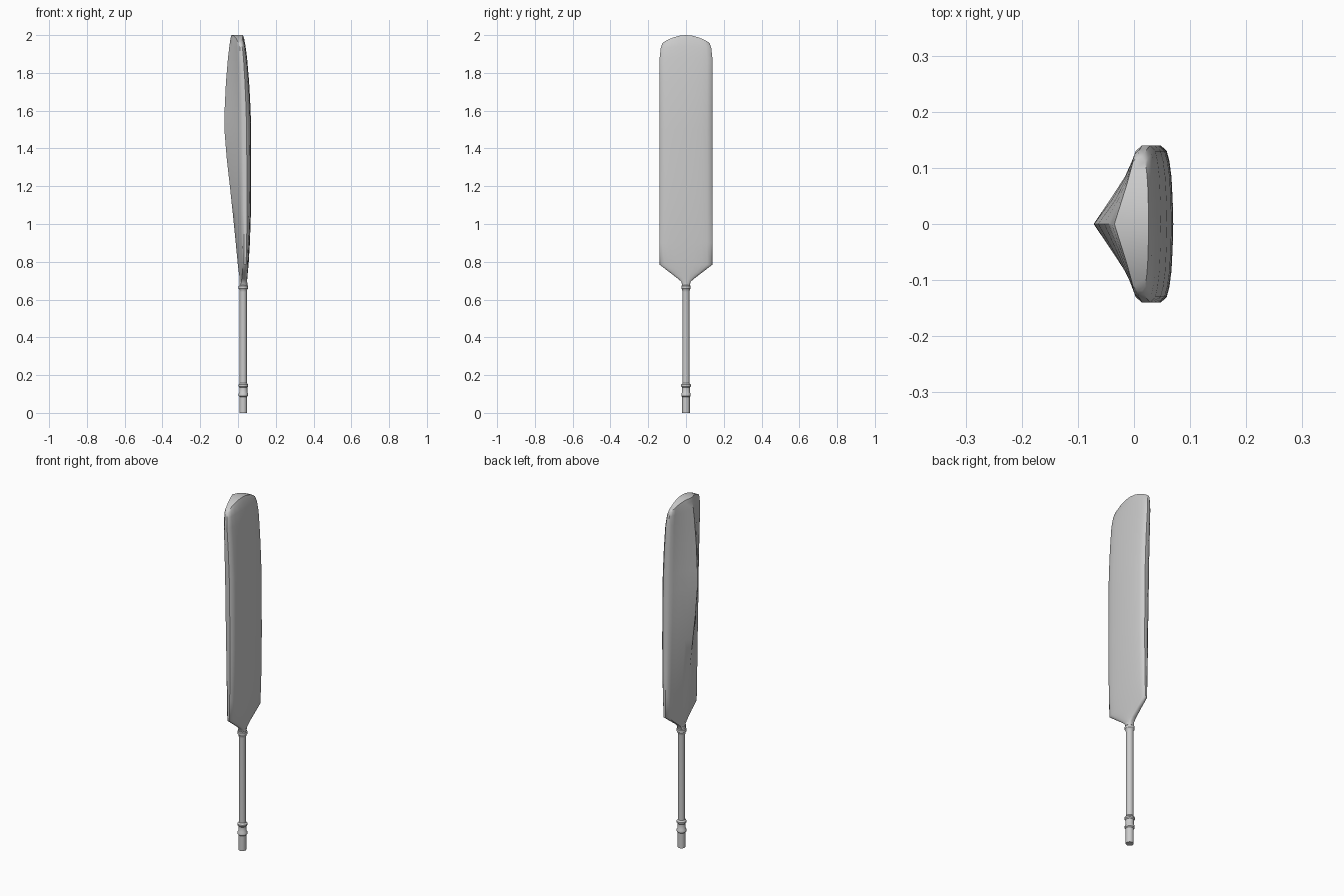
import bpy, bmesh, math

if "Cube" in bpy.data.objects:
    bpy.data.objects.remove(bpy.data.objects["Cube"])

def finish(bm, name, angle):
    bmesh.ops.recalc_face_normals(bm, faces=bm.faces)
    me = bpy.data.meshes.new(name)
    bm.to_mesh(me)
    bm.free()
    ob = bpy.data.objects.new(name, me)
    bpy.context.collection.objects.link(ob)
    bpy.ops.object.select_all(action='DESELECT')
    ob.select_set(True)
    bpy.context.view_layer.objects.active = ob
    bpy.ops.object.shade_smooth_by_angle(angle=math.radians(angle))
    return ob

def bridge(bm, rings):
    for a, b in zip(rings, rings[1:]):
        n = len(a)
        for i in range(n):
            bm.faces.new((a[i], a[(i + 1) % n], b[(i + 1) % n], b[i]))

# handle: turned profile (radius, z) around x = 0.028
handle_profile = [(.020, 0), (.020, .085), (.025, .09), (.025, .102), (.021, .108),
                  (.021, .135), (.026, .141), (.026, .149), (.019, .158), (.019, .64),
                  (.0205, .652), (.025, .658), (.025, .672), (.021, .676), (.021, .69)]
bm = bmesh.new()
N = 24
rings = [[bm.verts.new((.028 + r * math.cos(2 * math.pi * i / N),
                        r * math.sin(2 * math.pi * i / N), z)) for i in range(N)]
         for r, z in handle_profile]
bridge(bm, rings)
bm.faces.new(rings[0])
bm.faces.new(rings[-1])
finish(bm, "handle", 35)

# blade: stations (z, half width, spine x, back edge x, front x, drop of z at the edges)
stations = [
    (.675, .020, .008, .014, .047, 0), (.695, .025, .009, .018, .048, 0),
    (.71, .042, .009, .020, .049, 0), (.745, .088, .004, .023, .052, 0),
    (.785, .140, -.001, .024, .056, 0), (.90, .140, -.012, .022, .063, 0),
    (1.05, .140, -.027, .019, .068, 0), (1.2, .140, -.043, .017, .070, 0),
    (1.35, .140, -.060, .014, .070, 0), (1.5, .140, -.072, .012, .069, 0),
    (1.6, .140, -.071, .010, .067, 0), (1.75, .140, -.064, .006, .059, 0),
    (1.88, .140, -.053, .003, .048, .004), (1.94, .134, -.046, .001, .040, .010),
    (1.98, .126, -.040, -.001, .033, .026), (2.0, .119, -.035, -.002, .026, .038)]
# section: fraction of half width, back blend, front blend
section = [(0, 0, 0), (.3, .34, .02), (.6, .68, .06), (.8, .88, .13), (.93, 1, .22), (1, 1.0, .42)]
half = [(-f, b, q) for f, b, q in section[:0:-1]] + section

bm = bmesh.new()
rings = []
for z, w, xs, xe, xf, drop in stations:
    s = xf - xe
    back, front = [], []
    for f, b, q in half:
        zz = z - drop * f * f
        xb = xs + (xe - xs) * b + (.25 * s if abs(f) == 1 else 0)
        back.append(bm.verts.new((xb, f * w, zz)))
        front.append(bm.verts.new((xf - q * s, f * w, zz)))
    rings.append(back + front[::-1])
bridge(bm, rings)
# toe and neck caps
for ring in (rings[0], rings[-1]):
    n = len(ring)
    for i in range(n // 2 - 1):
        bm.faces.new((ring[i], ring[i + 1], ring[n - 2 - i], ring[n - 1 - i]))
finish(bm, "blade", 40)
